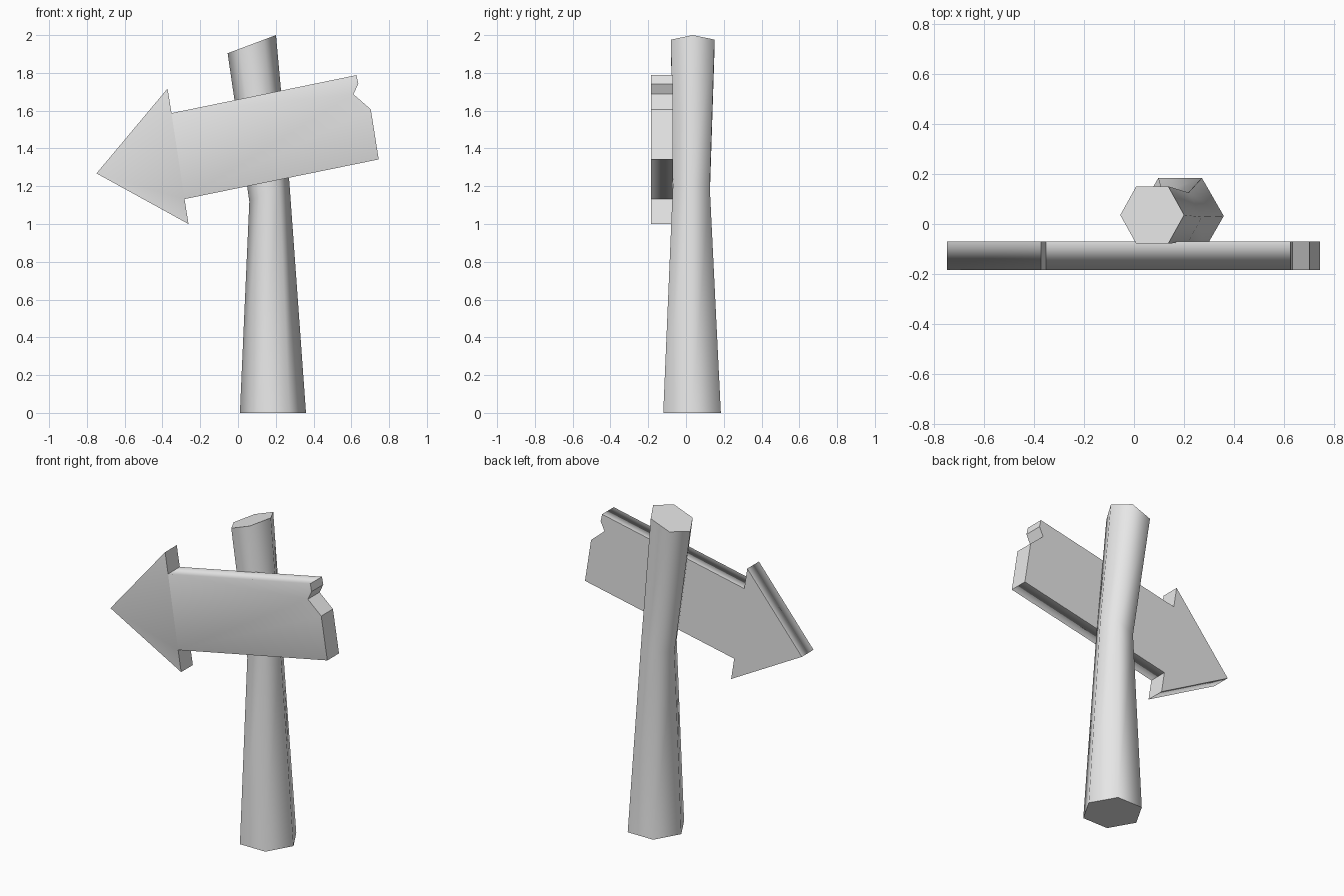
import bpy, bmesh
from math import cos, sin, pi, radians

cube = bpy.data.objects.get("Cube")
if cube:
    bpy.data.objects.remove(cube, do_unlink=True)

grey = bpy.data.materials.new("plain_grey")
grey.use_nodes = True
colour = (0.8, 0.8, 0.8, 1)
grey.diffuse_color = colour
grey.node_tree.nodes["Principled BSDF"].inputs["Base Color"].default_value = colour


def make_object(name, bm):
    """Turn a bmesh into a named grey object."""
    bmesh.ops.recalc_face_normals(bm, faces=bm.faces)
    mesh = bpy.data.meshes.new(name)
    bm.to_mesh(mesh)
    bm.free()
    mesh.materials.append(grey)
    obj = bpy.data.objects.new(name, mesh)
    bpy.context.collection.objects.link(obj)
    return obj


# Bent six-sided post: centre x, y, z, half width in x, radius in y, tilt
SIDES = 6
sections = [
    (0.185, 0.032, 0.0, 0.175, 0.176, 0.0),
    (0.166, 0.028, 1.17, 0.106, 0.113, 0.05),
    (0.073, 0.036, 1.952, 0.128, 0.133, 0.048),
]
bm = bmesh.new()
rings = []
for cx, cy, cz, rx, ry, tilt in sections:
    angles = [2 * pi * i / SIDES for i in range(SIDES)]
    rings.append([bm.verts.new((cx + rx * cos(a), cy + ry * sin(a), cz + tilt * cos(a)))
                  for a in angles])
for low, high in zip(rings, rings[1:]):
    for i in range(SIDES):
        j = (i + 1) % SIDES
        bm.faces.new((low[i], low[j], high[j], high[i])).smooth = True
for ring in (rings[0], rings[-1]):
    cap = bm.faces.new(ring)
    for edge in cap.edges:
        edge.smooth = False
make_object("post", bm)

# Arrow board with a broken tail, extruded from its outline
FRONT, BACK = -0.185, -0.07
outline = [
    (-0.749, 1.268), (-0.373, 1.717), (-0.352, 1.587), (0.627, 1.788),
    (0.637, 1.742), (0.611, 1.687), (0.703, 1.607), (0.745, 1.342),
    (-0.283, 1.132), (-0.262, 1.0),
]
bm = bmesh.new()
front = [bm.verts.new((x, FRONT, z)) for x, z in outline]
back = [bm.verts.new((x, BACK, z)) for x, z in outline]
bm.faces.new(front)
bm.faces.new(back)
count = len(outline)
for i in range(count):
    j = (i + 1) % count
    bm.faces.new((front[i], front[j], back[j], back[i]))
for face in bm.faces:
    face.smooth = True
# Only the long edges and the arrow tip blend softly into the front
for edge in bm.edges:
    a, b = (v.co for v in edge.verts)
    on_front = max(a.y, b.y) < BACK - 0.01
    edge.smooth = on_front and abs(a.x - b.x) > 0.2
board = make_object("arrow_board", bm)
weighted = board.modifiers.new("soft_front", "WEIGHTED_NORMAL")
weighted.keep_sharp = True
